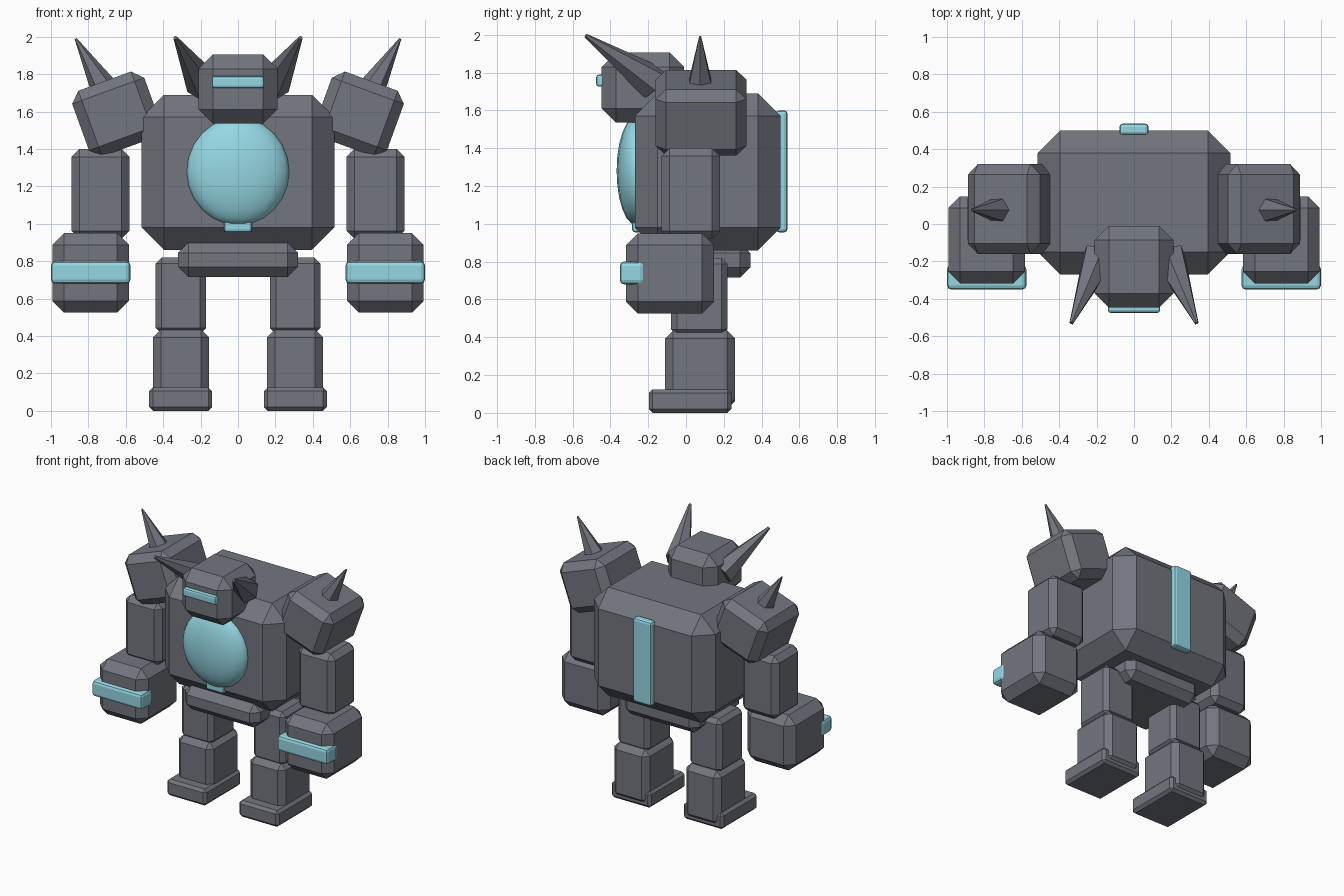
import bpy, bmesh, math
from mathutils import Vector, Matrix

cube = bpy.data.objects.get("Cube")
if cube:
    bpy.data.objects.remove(cube, do_unlink=True)


def material(name, rgb):
    m = bpy.data.materials.new(name)
    m.use_nodes = True
    m.diffuse_color = (*rgb, 1)
    m.node_tree.nodes["Principled BSDF"].inputs["Base Color"].default_value = (*rgb, 1)
    return m


STEEL = material("steel grey", (0.17, 0.18, 0.21))
GLOW = material("pale cyan", (0.30, 0.68, 0.77))


def finish(name, bm, mat):
    bmesh.ops.recalc_face_normals(bm, faces=bm.faces)
    me = bpy.data.meshes.new(name)
    bm.to_mesh(me)
    bm.free()
    me.materials.append(mat)
    ob = bpy.data.objects.new(name, me)
    bpy.context.collection.objects.link(ob)
    return ob


def box(name, x, y, z, bevel, mat=STEEL, segments=1, tilt=0):
    """Chamfered box from its extents along each axis, tilted about y."""
    spans = (x, y, z)
    bm = bmesh.new()
    bmesh.ops.create_cube(bm, size=1)
    bmesh.ops.scale(bm, vec=[b - a for a, b in spans], verts=bm.verts)
    bmesh.ops.bevel(bm, geom=bm.edges[:], offset=bevel, segments=segments,
                    profile=0.5, affect='EDGES')
    ob = finish(name, bm, mat)
    ob.location = [(a + b) / 2 for a, b in spans]
    ob.rotation_euler.y = tilt
    return ob


def spike(name, base, tip, r_base, r_tip):
    """Six-sided cone running from base to tip."""
    base, tip = Vector(base), Vector(tip)
    axis = tip - base
    bm = bmesh.new()
    bmesh.ops.create_cone(bm, cap_ends=True, segments=6, radius1=r_base,
                          radius2=r_tip, depth=axis.length)
    turn = axis.to_track_quat('Z', 'Y').to_matrix().to_4x4()
    bmesh.ops.transform(bm, verts=bm.verts,
                        matrix=Matrix.Translation((base + tip) / 2) @ turn)
    return finish(name, bm, STEEL)


# Body
box("torso", (-0.515, 0.515), (-0.27, 0.50), (0.86, 1.69), 0.12)
box("pelvis", (-0.32, 0.32), (-0.24, 0.34), (0.715, 0.90), 0.055)
box("chest_strip", (-0.075, 0.075), (-0.285, -0.23), (0.955, 1.60), 0.015, GLOW, 2)
box("back_strip", (-0.078, 0.078), (0.475, 0.537), (0.955, 1.60), 0.018, GLOW, 2)

# Chest dome
bm = bmesh.new()
bmesh.ops.create_uvsphere(bm, u_segments=16, v_segments=12, radius=1)
bmesh.ops.scale(bm, vec=(0.278, 0.105, 0.288), verts=bm.verts)
for f in bm.faces:
    f.smooth = True
dome = finish("chest_dome", bm, GLOW)
dome.location = (0, -0.262, 1.28)

# Head
box("head", (-0.21, 0.21), (-0.447, -0.01), (1.535, 1.905), 0.076)
box("eye_band", (-0.14, 0.14), (-0.475, -0.42), (1.725, 1.79), 0.015, GLOW, 2)

# Paired parts
for side, s in (("left", 1), ("right", -1)):
    def pair(name, x, *rest, **kw):
        return box(f"{side}_{name}", sorted((s * x[0], s * x[1])), *rest, **kw)

    spike(f"{side}_horn", (s * 0.185, -0.17, 1.745), (s * 0.335, -0.53, 1.995), 0.095, 0.011)
    pair("shoulder", (0.444, 0.854), (-0.16, 0.32), (1.40, 1.774), 0.055,
         tilt=s * math.radians(20))
    spike(f"{side}_shoulder_spike", (s * 0.725, 0.075, 1.74), (s * 0.868, 0.075, 1.99), 0.07, 0.006)
    pair("arm", (0.58, 0.89), (-0.13, 0.18), (0.92, 1.40), 0.042)
    pair("fist", (0.583, 0.993), (-0.318, 0.148), (0.525, 0.95), 0.063)
    pair("knuckle_band", (0.575, 1.0), (-0.35, -0.22), (0.68, 0.80), 0.022, GLOW, 2)
    pair("thigh", (0.17, 0.44), (-0.08, 0.22), (0.41, 0.82), 0.032)
    pair("shin", (0.155, 0.455), (-0.11, 0.26), (0.02, 0.435), 0.042)
    pair("foot", (0.138, 0.475), (-0.197, 0.24), (0.0, 0.125), 0.02)
